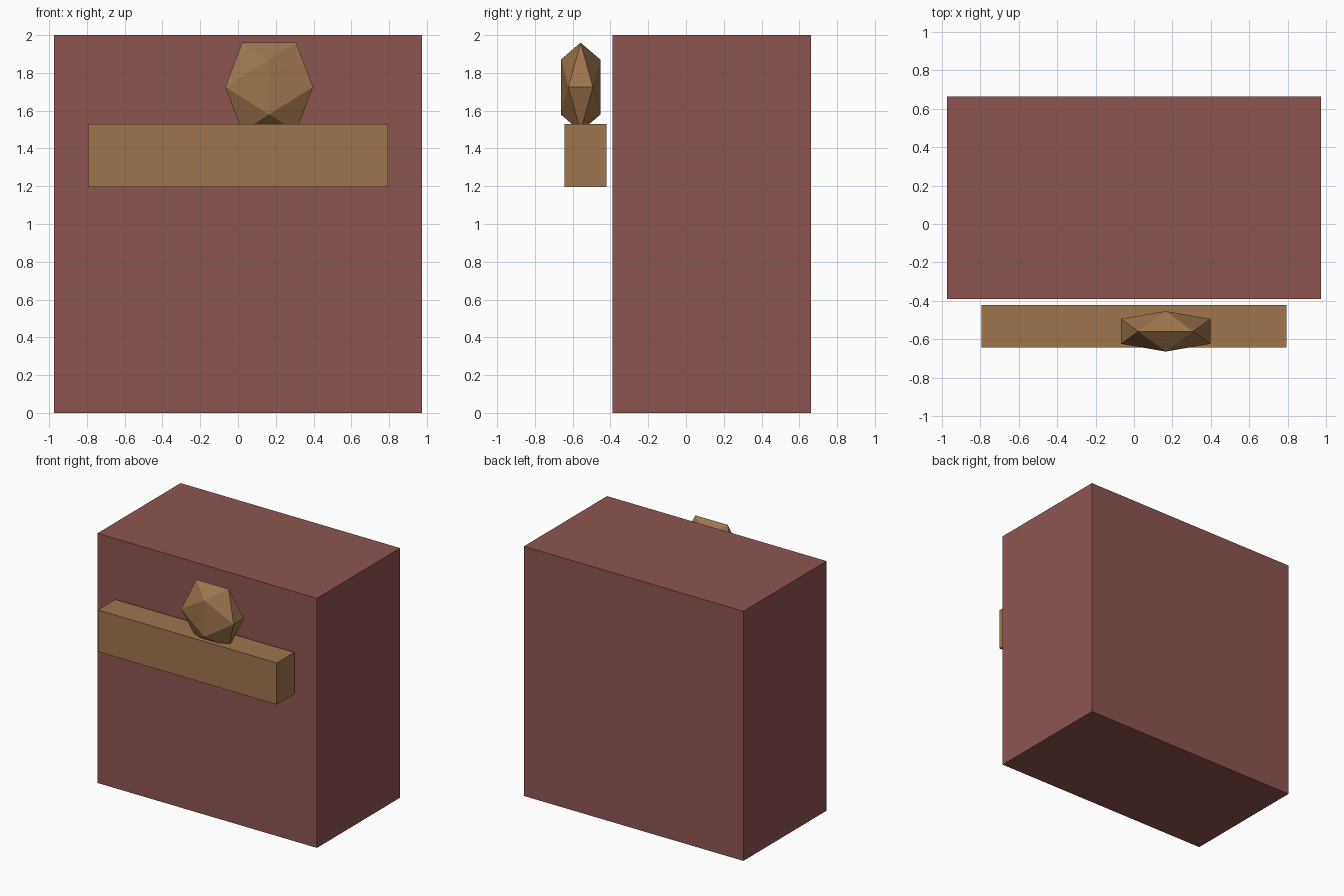
import bpy, bmesh
from math import sqrt

if "Cube" in bpy.data.objects:
    bpy.data.objects.remove(bpy.data.objects["Cube"])


def material(name, rgb):
    mat = bpy.data.materials.new(name)
    mat.diffuse_color = (*rgb, 1)
    mat.use_nodes = True
    mat.node_tree.nodes["Principled BSDF"].inputs["Base Color"].default_value = mat.diffuse_color
    return mat


def finish(bm, name, mat):
    bmesh.ops.recalc_face_normals(bm, faces=bm.faces)
    mesh = bpy.data.meshes.new(name)
    bm.to_mesh(mesh)
    bm.free()
    mesh.materials.append(mat)
    obj = bpy.data.objects.new(name, mesh)
    bpy.context.collection.objects.link(obj)
    return obj


def box(name, lo, hi, mat):
    bm = bmesh.new()
    bmesh.ops.create_cube(bm, size=1)
    for v in bm.verts:
        v.co = [(a + b) / 2 + c * (b - a) for a, b, c in zip(lo, hi, v.co)]
    return finish(bm, name, mat)


def icosahedron(name, centre, radii, mat):
    # Three crossed golden rectangles, with two edges lying along x at top and bottom
    s = 2 / (1 + sqrt(5))
    bm = bmesh.new()
    for a in (-1, 1):
        for b in (-s, s):
            for p in ((b, 0, a), (a, b, 0), (0, a, b)):
                bm.verts.new([c + r * q for c, r, q in zip(centre, radii, p)])
    bmesh.ops.convex_hull(bm, input=bm.verts)
    return finish(bm, name, mat)


red = material("red_brown", (0.27, 0.09, 0.083))
tan = material("tan", (0.34, 0.18, 0.073))

# Main block
box("body", (-0.973, -0.39, 0), (0.973, 0.663, 2), red)

# Bar floating just in front of the block, with a flattened faceted knob sunk into its top
box("front_bar", (-0.793, -0.642, 1.196), (0.793, -0.42, 1.53), tan)
icosahedron("knob", (0.165, -0.558, 1.725), (0.232, 0.105, 0.235), tan)
